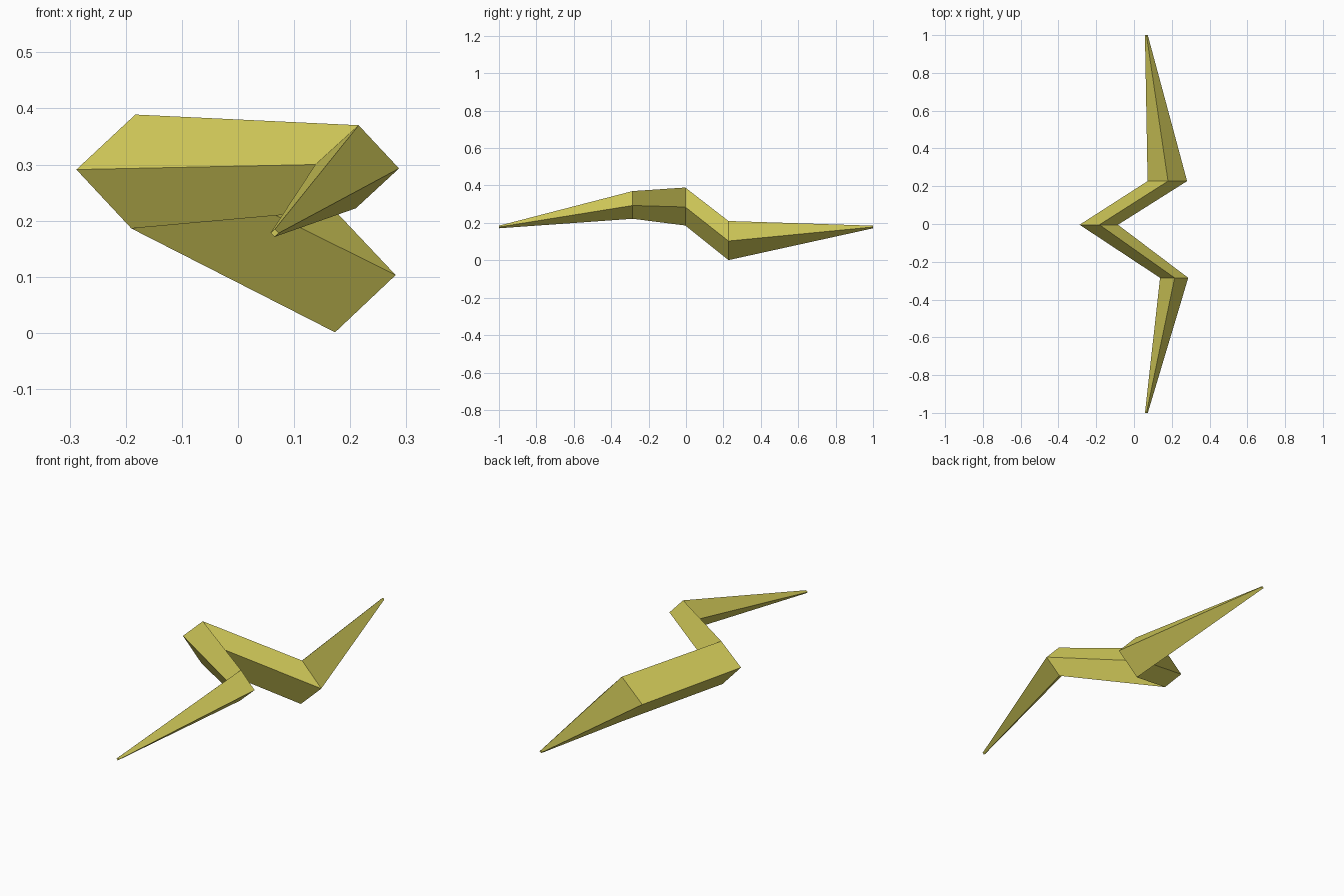
import bpy
import bmesh

if "Cube" in bpy.data.objects:
    bpy.data.objects.remove(bpy.data.objects["Cube"])

# Yellow material
yellow = bpy.data.materials.new("olive_yellow")
yellow.diffuse_color = (0.64, 0.59, 0.10, 1.0)
yellow.use_nodes = True
yellow.node_tree.nodes["Principled BSDF"].inputs["Base Color"].default_value = yellow.diffuse_color

# Diamond sections along the bolt: y, then (x, z) of top, right, bottom, left
SECTIONS = [
    (-1.0, [(0.066, 0.185), (0.073, 0.178), (0.065, 0.171), (0.058, 0.178)]),
    (-0.285, [(0.215, 0.370), (0.287, 0.293), (0.210, 0.222), (0.138, 0.300)]),
    (-0.004, [(-0.183, 0.389), (-0.085, 0.285), (-0.190, 0.186), (-0.288, 0.291)]),
    (0.227, [(0.180, 0.210), (0.281, 0.103), (0.173, 0.001), (0.072, 0.106)]),
    (1.0, [(0.066, 0.185), (0.073, 0.178), (0.065, 0.171), (0.058, 0.178)]),
]

# Zigzag bolt: skin the sections and close both tips
bm = bmesh.new()
rings = [[bm.verts.new((x, y, z)) for x, z in pts] for y, pts in SECTIONS]
for a, b in zip(rings, rings[1:]):
    for i in range(4):
        j = (i + 1) % 4
        bm.faces.new((a[i], a[j], b[j], b[i]))
bm.faces.new(rings[0])
bm.faces.new(rings[-1])
bmesh.ops.recalc_face_normals(bm, faces=bm.faces[:])

mesh = bpy.data.meshes.new("zigzag_bolt")
bm.to_mesh(mesh)
bm.free()
mesh.materials.append(yellow)
bolt = bpy.data.objects.new("zigzag_bolt", mesh)
bpy.context.collection.objects.link(bolt)
